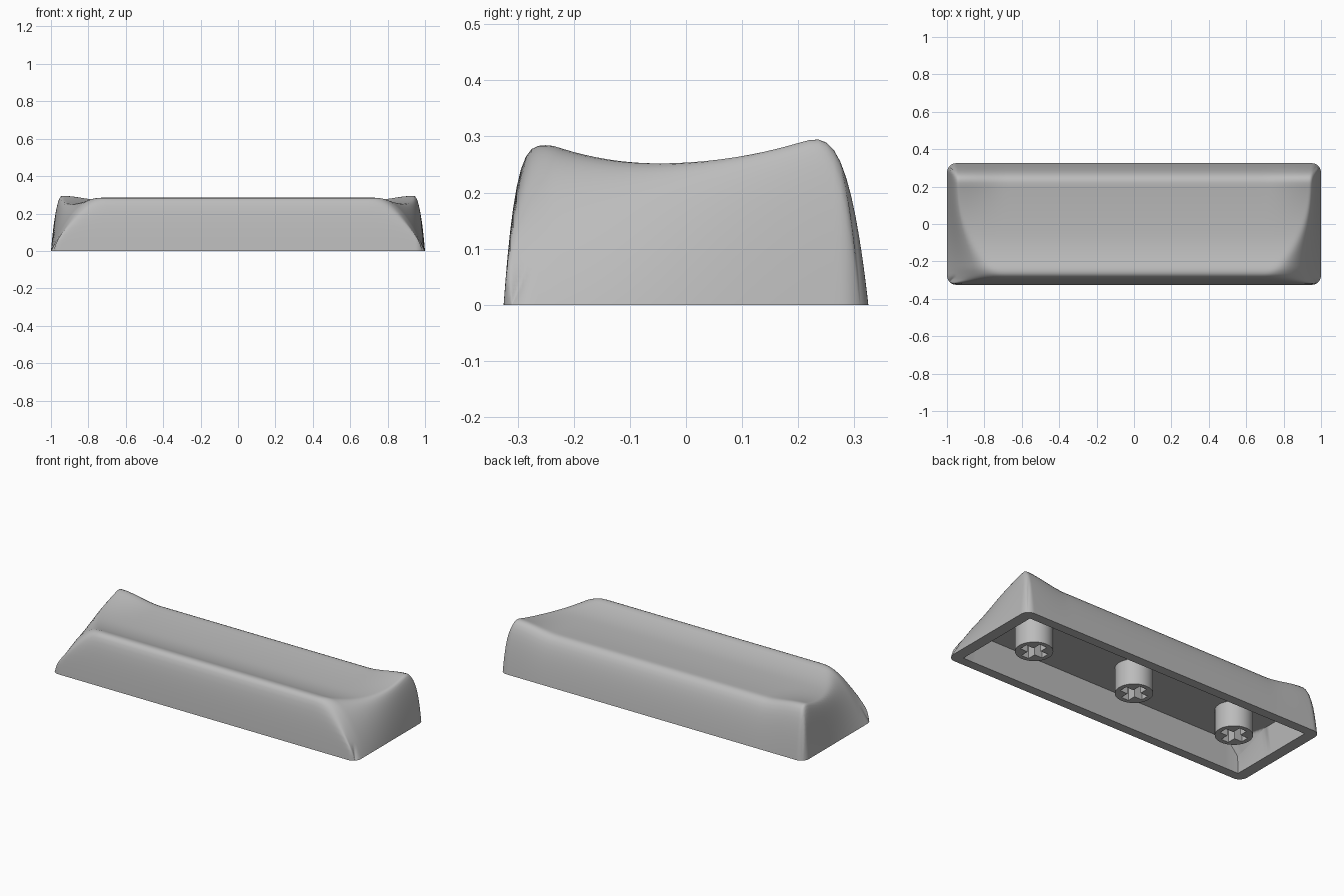
import bpy, bmesh, math

cube = bpy.data.objects.get("Cube")
if cube:
    bpy.data.objects.remove(cube, do_unlink=True)

HX, HY, CORNER = 1.0, 0.325, 0.05   # half length, half depth, plan corner radius
NX, NY = 120, 48                    # grid cells
CEILING = 0.165

grey = bpy.data.materials.new("plain grey plastic")
grey.use_nodes = True
COLOUR = (0.5, 0.5, 0.5, 1)
grey.diffuse_color = COLOUR
grey.node_tree.nodes["Principled BSDF"].inputs["Base Color"].default_value = COLOUR


def clamp(v):
    return min(1.0, max(0.0, v))


def wall(dist, width, power):
    """Rounded wall: 0 at the base edge, 1 at the rim."""
    return 1 - (1 - clamp(dist / width)) ** power


def dish(x, y):
    """Scooped top, with raised back corners."""
    y = max(y, -0.24)
    s = clamp((abs(x) - 0.68) / 0.26)
    s = s * s * (3 - 2 * s)
    rise = 0.9 if y < -0.05 else 0.2 + 0.38 * s
    return 0.252 + rise * (y + 0.05) ** 2


def height(x, y):
    """Dish softly cut by front, back and flared end walls."""
    flare = clamp((0.25 - y) / 0.55) ** 2.5
    cuts = (wall(y + HY, 0.085, 4.2),
            wall(HY - y, 0.125, 3.3),
            wall(HX - abs(x), 0.06 + 0.27 * flare, 2.1))
    if min(cuts) < 1e-5:
        return 0.0
    return dish(x, y) * (sum(c ** -5 for c in cuts) - 2) ** -0.2


def spaced(i, n, half, power):
    """Grid positions that crowd toward the edges."""
    u = 2 * i / n - 1
    return math.copysign(half * (1 - (1 - abs(u)) ** power), u)


def rounded(x, y):
    """Pull square plan corners onto a quarter circle."""
    u, v = abs(x) - HX + CORNER, abs(y) - HY + CORNER
    if u > 0 and v > 0:
        k = max(u, v) / math.hypot(u, v)
        x = math.copysign(HX - CORNER + u * k, x)
        y = math.copysign(HY - CORNER + v * k, y)
    return x, y


def finish(obj, angle):
    obj.data.materials.append(grey)
    bpy.ops.object.select_all(action='DESELECT')
    obj.select_set(True)
    bpy.context.view_layer.objects.active = obj
    bpy.ops.object.shade_smooth_by_angle(angle=math.radians(angle))


bm = bmesh.new()


def sheet(hx, hy, place):
    grid = [[bm.verts.new(place(spaced(i, NX, hx, 2.2), spaced(j, NY, hy, 2.4)))
             for j in range(NY + 1)] for i in range(NX + 1)]
    for i in range(NX):
        for j in range(NY):
            bm.faces.new((grid[i][j], grid[i + 1][j], grid[i + 1][j + 1], grid[i][j + 1]))
    return ([grid[i][0] for i in range(NX)] + [grid[NX][j] for j in range(NY)]
            + [grid[i][NY] for i in range(NX, 0, -1)] + [grid[0][j] for j in range(NY, 0, -1)])


def bridge(a, b):
    for k in range(len(a)):
        n = (k + 1) % len(a)
        bm.faces.new((a[k], a[n], b[n], b[k]))


# Key shell: outer skin, flat bottom rim, inner walls and hollow underside
outer = sheet(HX, HY, lambda x, y: (*rounded(x, y), height(x, y)))
inner = sheet(HX - 0.065, HY - 0.055,
              lambda x, y: (x * 0.985, y * 0.95, min(CEILING, 0.85 * height(x, y) - 0.01)))
rim = [bm.verts.new((v.co.x / 0.985, v.co.y / 0.95, 0)) for v in inner]
bridge(outer, rim)
bridge(rim, inner)
bmesh.ops.recalc_face_normals(bm, faces=bm.faces)
mesh = bpy.data.meshes.new("key_shell")
bm.to_mesh(mesh)
bm.free()
shell = bpy.data.objects.new("key_shell", mesh)
bpy.context.collection.objects.link(shell)
finish(shell, 50)


# Mounting stems: round posts with a cross-shaped socket
def stem(name, x):
    curve = bpy.data.curves.new(name, 'CURVE')
    curve.dimensions = '2D'
    curve.fill_mode = 'BOTH'
    curve.extrude = 0.08
    ring = [(0.1 * math.cos(a * math.tau / 40), 0.1 * math.sin(a * math.tau / 40))
            for a in range(40)]
    arm, half = 0.074, 0.024
    cross = []
    for q in range(4):
        c, s = round(math.cos(q * math.pi / 2)), round(math.sin(q * math.pi / 2))
        for px, py in ((arm, -half), (arm, half), (half, half)):
            cross.append((px * c - py * s, px * s + py * c))
    for points in (ring, cross):
        spline = curve.splines.new('POLY')
        spline.points.add(len(points) - 1)
        for p, co in zip(spline.points, points):
            p.co = (*co, 0, 1)
        spline.use_cyclic_u = True
    obj = bpy.data.objects.new(name, curve)
    obj.location = (x, 0, 0.095)
    bpy.context.collection.objects.link(obj)
    bpy.ops.object.select_all(action='DESELECT')
    obj.select_set(True)
    bpy.context.view_layer.objects.active = obj
    bpy.ops.object.convert(target='MESH')
    finish(bpy.context.view_layer.objects.active, 30)


for label, x in (("right", -0.68), ("middle", 0), ("left", 0.68)):
    stem(label + "_stem", x)
